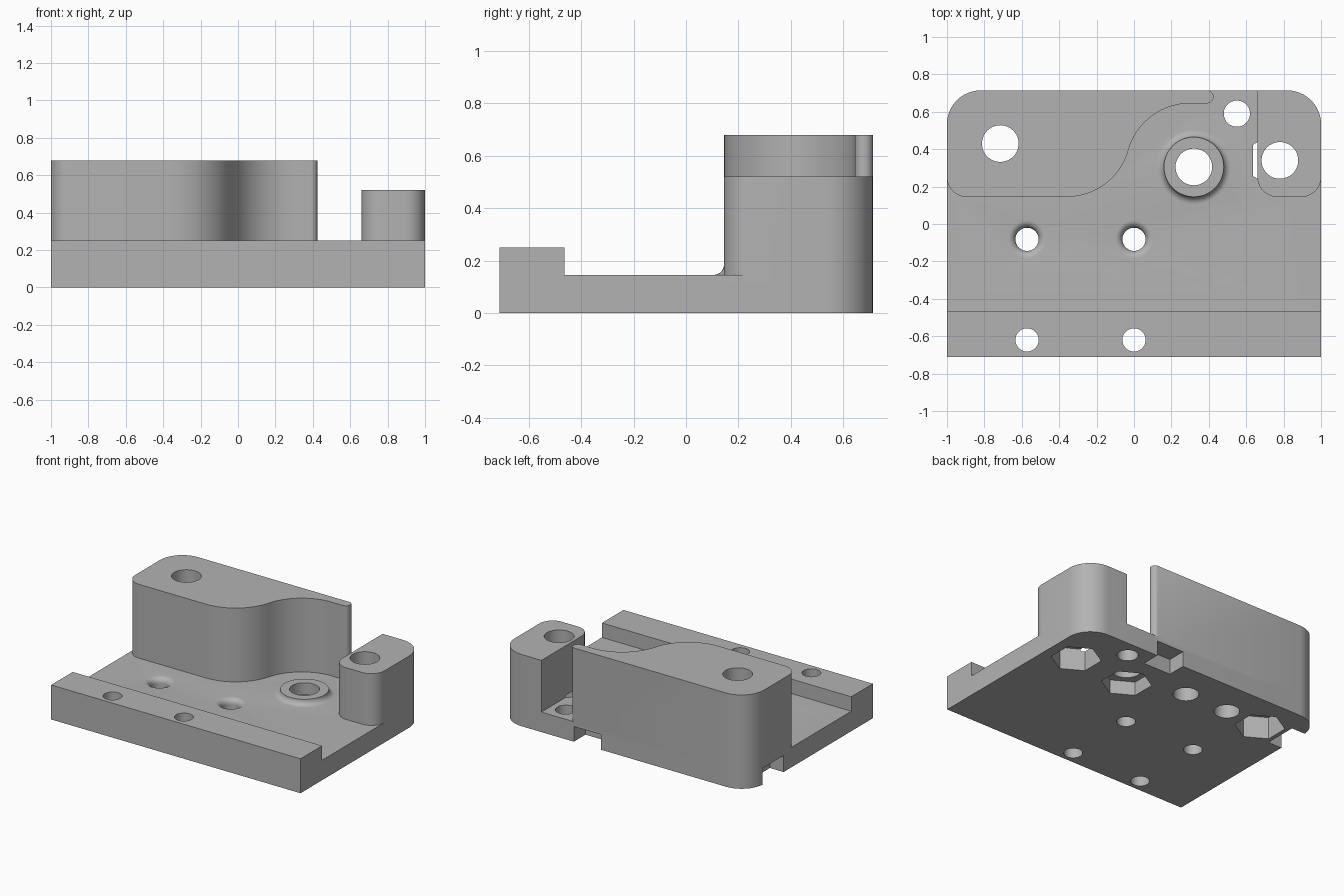
import bpy, bmesh
from math import sin, cos, pi, radians

old = bpy.data.objects.get("Cube")
if old:
    bpy.data.objects.remove(old, do_unlink=True)

grey = bpy.data.materials.new("plain grey")
grey.use_nodes = True
colour = (0.45, 0.45, 0.45, 1)
grey.diffuse_color = colour
grey.node_tree.nodes["Principled BSDF"].inputs["Base Color"].default_value = colour


def arc(cx, cy, r, a0, a1, n=12):
    """Points on an arc, angles in degrees."""
    angles = [radians(a0 + (a1 - a0) * i / n) for i in range(n + 1)]
    return [(cx + r * cos(a), cy + r * sin(a)) for a in angles]


def finish(bm, name):
    bmesh.ops.recalc_face_normals(bm, faces=bm.faces)
    mesh = bpy.data.meshes.new(name)
    bm.to_mesh(mesh)
    bm.free()
    mesh.materials.append(grey)
    ob = bpy.data.objects.new(name, mesh)
    bpy.context.collection.objects.link(ob)
    return ob


def prism(name, outline, z0, z1):
    """Extrude a plan outline between two heights."""
    bm = bmesh.new()
    face = bm.faces.new([bm.verts.new((x, y, z0)) for x, y in outline])
    top = bmesh.ops.extrude_face_region(bm, geom=[face])["geom"]
    verts = [v for v in top if isinstance(v, bmesh.types.BMVert)]
    bmesh.ops.translate(bm, verts=verts, vec=(0, 0, z1 - z0))
    return finish(bm, name)


def box(name, x0, x1, y0, y1, z0, z1):
    return prism(name, [(x0, y0), (x1, y0), (x1, y1), (x0, y1)], z0, z1)


def turned(name, x, y, profile, n=48):
    """Revolve a (radius, height) profile and close both ends."""
    bm = bmesh.new()
    rings = [[bm.verts.new((x + r * cos(2 * pi * i / n), y + r * sin(2 * pi * i / n), z))
              for i in range(n)] for r, z in profile]
    for a, b in zip(rings, rings[1:]):
        for i in range(n):
            j = (i + 1) % n
            bm.faces.new((a[i], a[j], b[j], b[i]))
    bm.faces.new(rings[0])
    bm.faces.new(rings[-1])
    return finish(bm, name)


def combine(target, other, operation):
    mod = target.modifiers.new(other.name, 'BOOLEAN')
    mod.operation, mod.solver, mod.object = operation, 'MANIFOLD', other
    bpy.context.view_layer.objects.active = target
    bpy.ops.object.modifier_apply(modifier=mod.name)
    bpy.data.objects.remove(other, do_unlink=True)


# Plan dimensions
BACK, FRONT, FLOOR = 0.714, -0.712, 0.145
CORNER, SMALL = 0.18, 0.105
back_left = arc(1 - CORNER, BACK - CORNER, CORNER, 0, 90)
back_right = arc(CORNER - 1, BACK - CORNER, CORNER, 90, 180)

# Base plate with rounded rear corners, and the raised front lip
bracket = prism("mounting_bracket", [(-1, FRONT), (1, FRONT)] + back_left + back_right, 0, FLOOR)
lip = box("front_lip", -1, 1, FRONT, -0.465, 0, 0.25)

# Tall wall with an S-shaped inner side and a rounded thin tip
R, SWEEP = 0.343, 74.3
wall_outline = (back_right
                + arc(SMALL - 1, 0.145 + SMALL, SMALL, 180, 270)
                + arc(-0.36, 0.145 + R, R, -90, SWEEP - 90, 20)
                + arc(0.3, 0.645 - R, R, 90 + SWEEP, 90, 20)[1:]
                + arc(0.39, 0.68, 0.035, -90, 70))
wall_outline.append((0.4, BACK))
wall = prism("tall_wall", wall_outline, 0.05, 0.68)

# Short block on the other side
block = prism("short_block", back_left + [(0.66, BACK)]
              + arc(0.66 + SMALL, 0.145 + SMALL, SMALL, 180, 270)
              + arc(1 - SMALL, 0.145 + SMALL, SMALL, 270, 360), 0.05, 0.52)

# Raised boss with a filleted foot
boss = turned("boss", 0.32, 0.305,
              [(0.2, 0.05)] + arc(0.2, 0.185, 0.04, -90, -180, 8))

for part in (lip, wall, block, boss):
    combine(bracket, part, 'UNION')

# Cutters: three bolt holes with hexagonal nut pockets below
cutters = []
for x, y, depth in ((-0.715, 0.43, 0.16), (0.32, 0.305, 0.1), (0.78, 0.34, 0.16)):
    cutters.append(turned("bolt_hole", x, y, [(0.098, -0.1), (0.098, 1)]))
    cutters.append(prism("nut_pocket", arc(x, y, 0.167, 30, 330, 5), -0.1, depth))

# Screw holes, flared at the floor and plain through the lip
for x in (-0.572, 0):
    cutters.append(turned("flared_hole", x, -0.082, [(0.062, -0.1)]
                          + arc(0.102, 0.105, 0.04, 180, 90, 8) + [(0.102, 0.5)]))
    cutters.append(turned("lip_hole", x, -0.62, [(0.062, -0.1), (0.062, 1)]))
cutters.append(turned("rear_hole", 0.55, 0.59, [(0.07, -0.1), (0.07, 1)]))

# Blind round pockets under the wall
for x in (-0.42, -0.07):
    cutters.append(turned("blind_pocket", x, 0.445, [(0.085, -0.1), (0.085, 0.1)]))

# Notches in the rear and side edges
cutters.append(box("rear_notch", 0.18, 0.4, 0.58, 1, -0.1, 0.11))
cutters.append(box("side_notch", -1.2, -0.89, 0.31, 0.55, -0.1, 0.12))

for cutter in cutters:
    combine(bracket, cutter, 'DIFFERENCE')

# Smooth curved walls, crisp edges
bpy.ops.object.select_all(action='DESELECT')
bracket.select_set(True)
bpy.context.view_layer.objects.active = bracket
bpy.ops.object.shade_smooth_by_angle(angle=radians(30))
